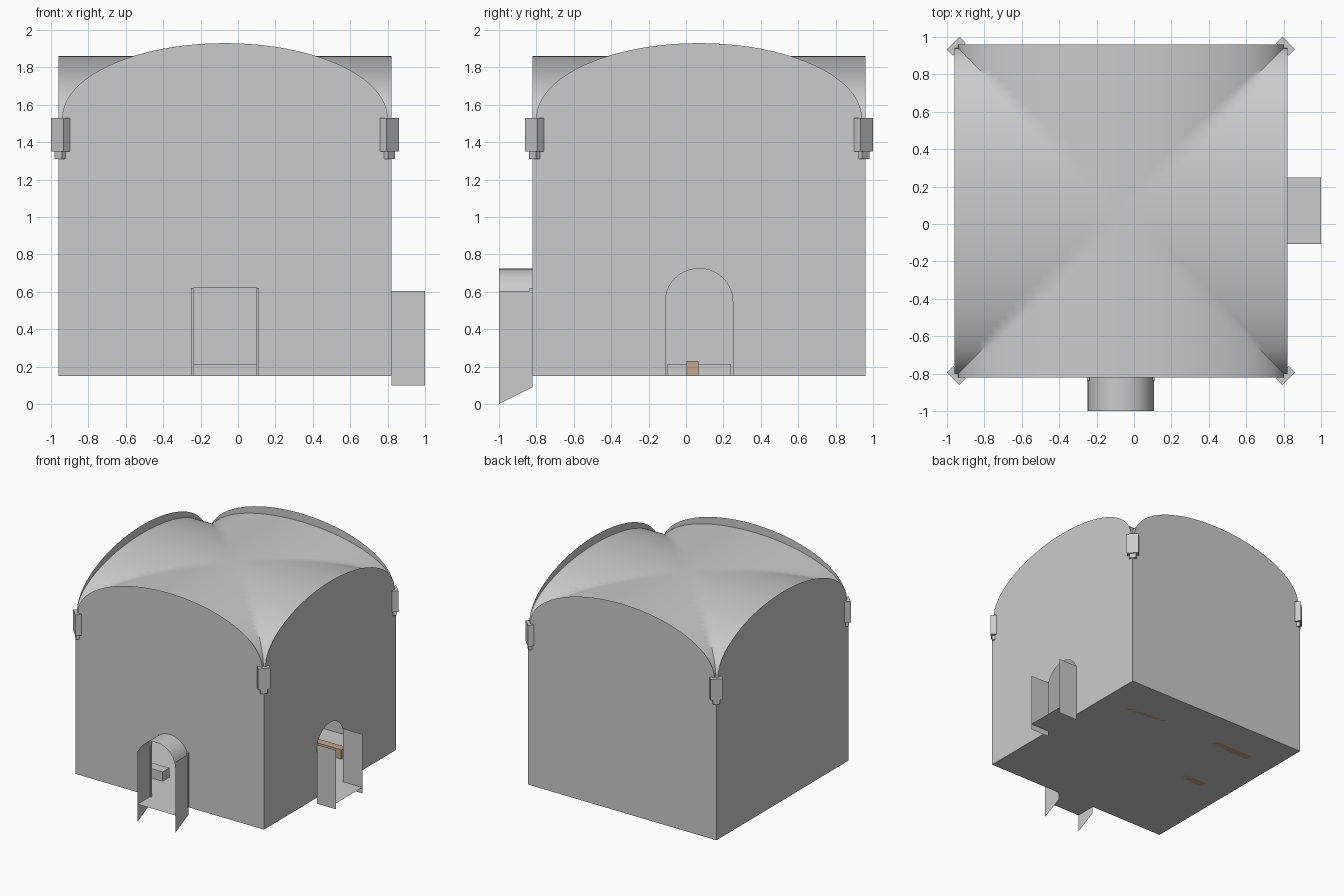
import bpy, bmesh
from math import sin, cos, pi, sqrt, radians
from mathutils import Matrix, Vector

if "Cube" in bpy.data.objects:
    bpy.data.objects.remove(bpy.data.objects["Cube"])

CX, CY, H, FLOOR = -0.07, 0.07, 0.89, 0.15
SPAN, SPRING = 0.87, 1.53


def place(k):
    """Quarter turn about the room centre: 0 front, 1 right, 2 back, 3 left."""
    return Matrix.Translation((CX, CY, 0)) @ Matrix.Rotation(k * pi / 2, 4, 'Z')


def make(name, faces, k=0, smooth=False, mat=None):
    """Object from a list of polygons, with shared points welded."""
    bm = bmesh.new()
    for f in faces:
        bm.faces.new([bm.verts.new(p) for p in f])
    bmesh.ops.remove_doubles(bm, verts=bm.verts, dist=1e-5)
    bm.transform(place(k))
    me = bpy.data.meshes.new(name)
    bm.to_mesh(me)
    bm.free()
    ob = bpy.data.objects.new(name, me)
    bpy.context.collection.objects.link(ob)
    if mat:
        me.materials.append(mat)
    if smooth:
        bpy.context.view_layer.objects.active = ob
        ob.select_set(True)
        bpy.ops.object.shade_smooth_by_angle(angle=radians(40))
        ob.select_set(False)
    return ob


def box(name, centre, size, turn=0, mat=None):
    bm = bmesh.new()
    bmesh.ops.create_cube(bm, size=1)
    bm.transform(Matrix.Translation(centre) @ Matrix.Rotation(turn, 4, 'Z')
                 @ Matrix.Diagonal((*size, 1)))
    me = bpy.data.meshes.new(name)
    bm.to_mesh(me)
    bm.free()
    ob = bpy.data.objects.new(name, me)
    bpy.context.collection.objects.link(ob)
    if mat:
        me.materials.append(mat)


def arc(r, h, z, n):
    """Half ellipse from +r to -r."""
    return [(r * cos(pi * i / n), z + h * sin(pi * i / n)) for i in range(n + 1)]


# Walls: thin sheets with arched tops, openings notched into the bottom edge
door = [(-0.175, FLOOR), (-0.175, 0.62), (0.175, 0.62), (0.175, FLOOR)]
window = [(-0.18, FLOOR)] + arc(0.18, 0.175, 0.55, 20)[::-1] + [(0.18, FLOOR)]
for k, (name, hole) in enumerate([("front_wall", door), ("right_wall", window),
                                  ("back_wall", []), ("left_wall", [])]):
    outline = ([(-H, FLOOR)] + hole + [(H, FLOOR), (H, SPRING)]
               + arc(SPAN, 0.40, SPRING, 40) + [(-H, SPRING)])
    make(name, [[(u, -H, z) for u, z in outline]], k)

# Floor
make("floor", [[(-H, -H, FLOOR), (H, -H, FLOOR), (H, H, FLOOR), (-H, H, FLOOR)]])

# Groin vault: one web between two groins, repeated on four sides
N = 24
t = [SPAN * sin(pi / 2 * i / N) for i in range(N + 1)]


def vault_point(j, v):
    u = t[abs(j)] * (1 if j >= 0 else -1)
    return (u, -v, SPRING + 0.33 * sqrt(max(0, 1 - (u / SPAN) ** 2)))


web = []
for i in range(N):
    a, b = t[i], t[i + 1]
    for j in range(-i, i):
        web.append([vault_point(j, b), vault_point(j + 1, b),
                    vault_point(j + 1, a), vault_point(j, a)])
    web.append([vault_point(i, b), vault_point(i + 1, b), vault_point(i, a)])
    web.append([vault_point(-i - 1, b), vault_point(-i, b), vault_point(-i, a)])
for j in range(-N, N):
    web.append([vault_point(j, H), vault_point(j + 1, H),
                vault_point(j + 1, SPAN), vault_point(j, SPAN)])
full = []
for k in range(4):
    rot = Matrix.Rotation(k * pi / 2, 4, 'Z')
    full += [[rot @ Vector(p) for p in f] for f in web]
make("groin_vault", full, smooth=True)

# Corner brackets set on the diagonals
for sx in (-1, 1):
    for sy in (-1, 1):
        x, y = CX + sx * 0.88, CY + sy * 0.88
        turn = pi / 4 * sx * sy
        box("corner_bracket", (x, y, 1.44), (0.048, 0.095, 0.18), turn)
        box("bracket_foot", (x, y, 1.33), (0.03, 0.055, 0.04), turn)

# Porch (front) and window recess (right): side panels and sill
OUT = 1.07
for k, name, low_in, low_out in [(0, "porch", 0.09, 0.0), (1, "recess", 0.10, 0.10)]:
    for s in (-1, 1):
        u = s * 0.178
        make(name + "_side", [[(u, -H, low_in), (u, -OUT, low_out),
                               (u, -OUT, 0.605), (u, -H, 0.605)]], k)
    make(name + "_floor", [[(-0.178, -OUT, FLOOR), (0.178, -OUT, FLOOR),
                            (0.178, -H, FLOOR), (-0.178, -H, FLOOR)]], k)

# Porch barrel roof
pts = arc(0.178, 0.175, 0.55, 12)
make("porch_roof", [[(a[0], -H, a[1]), (a[0], -OUT, a[1]),
                     (b[0], -OUT, b[1]), (b[0], -H, b[1])]
                    for a, b in zip(pts, pts[1:])], smooth=True)

# Door jambs
for s in (-1, 1):
    box("door_jamb", (CX + s * 0.175, -0.828, 0.385), (0.012, 0.016, 0.47))

# Central plinth and rows of low benches
box("plinth", (CX, CY, 0.182), (0.34, 0.34, 0.064))
wood = bpy.data.materials.new("wood")
wood.diffuse_color = (0.55, 0.38, 0.27, 1)
wood.use_nodes = True
wood.node_tree.nodes["Principled BSDF"].inputs["Base Color"].default_value = wood.diffuse_color
for s in (-1, 1):
    x = CX + s * 0.45
    for y in (0.035, 0.61):
        box("wood_bench", (x, y, 0.19), (0.38, 0.065, 0.08), mat=wood)
    box("stone_bench", (x, -0.5, 0.19), (0.38, 0.09, 0.08))
